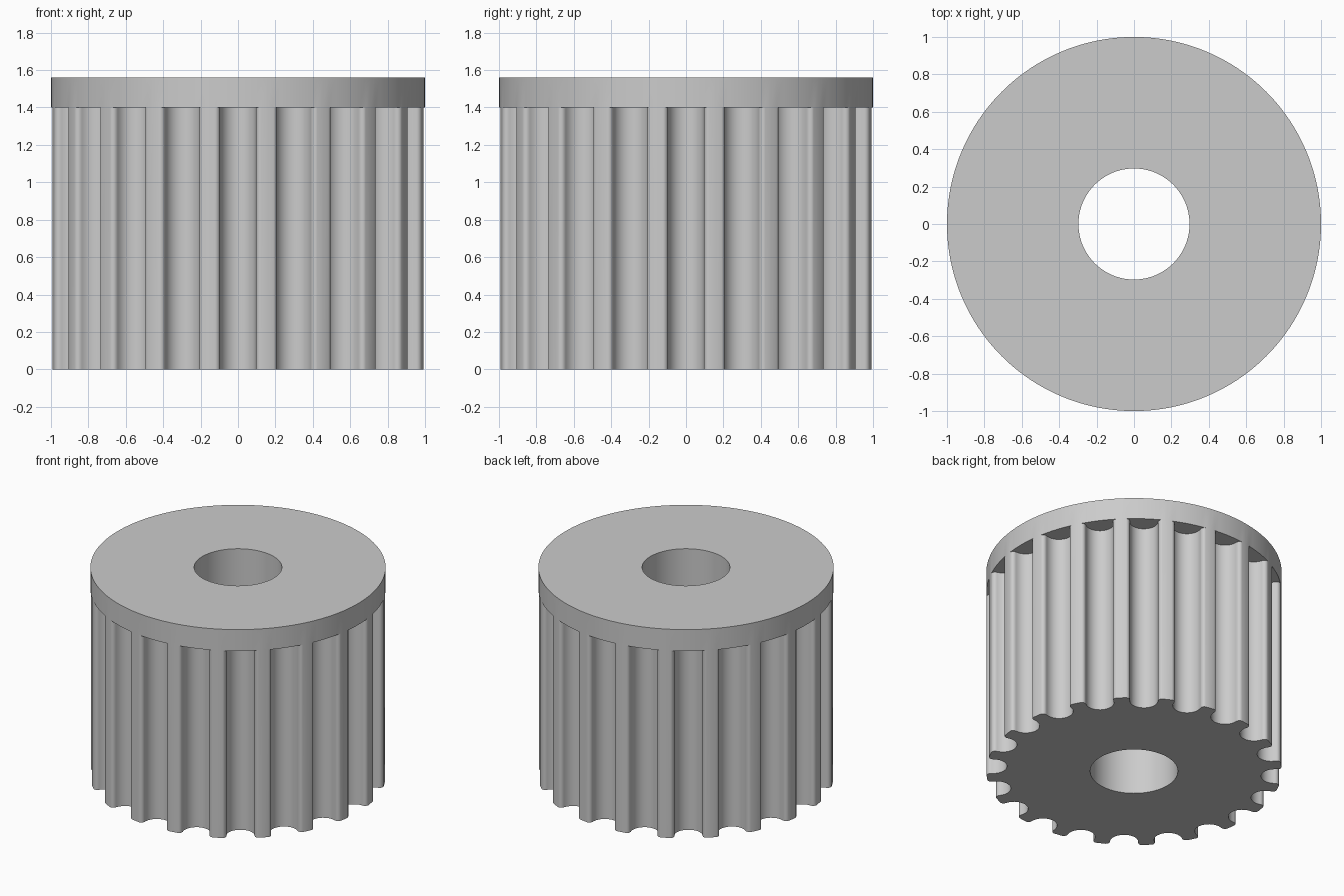
import bpy, bmesh, math
from mathutils import Vector

if "Cube" in bpy.data.objects:
    bpy.data.objects.remove(bpy.data.objects["Cube"])

TEETH, R, BORE = 20, 1.0, 0.297
Z_TEETH, Z_TOP = 1.4, 1.56
HALF = 0.123                      # half width of a groove opening
ORIGIN = math.sqrt(R * R - HALF * HALF)
PITCH = math.tau / TEETH
EDGE = math.asin(HALF / R)        # half angle of a groove opening
NB, NF = 5, 6                     # bore / rim steps per tooth


def groove_profile():
    """Rounded groove as (sideways, depth) pairs, from one lip to the other."""
    left = [(-HALF + 0.027 * math.sin(a), 0.027 * (1 - math.cos(a)))
            for a in (math.radians(d) for d in (0, 22, 45, 67, 90))]
    arc = [(-0.096 * math.cos(a), 0.034 + 0.096 * math.sin(a))
           for a in (math.pi * i / 16 for i in range(17))]
    return left + arc + [(-x, d) for x, d in reversed(left)]


def polar(r, a):
    return r * math.cos(a), r * math.sin(a)


bm = bmesh.new()


def ring(points, z):
    return [bm.verts.new((x, y, z)) for x, y in points]


def walls(low, high):
    n = len(low)
    for i in range(n):
        j = (i + 1) % n
        bm.faces.new((low[i], low[j], high[j], high[i]))


# outlines: toothed, plain rim and bore, each running round sector by sector
toothed, rim, bore = [], [], []
profile = groove_profile()
for k in range(TEETH):
    c = k * PITCH
    for t, d in profile:
        u = ORIGIN - d
        toothed.append((u * math.cos(c) - t * math.sin(c), u * math.sin(c) + t * math.cos(c)))
    toothed.append(polar(R, c + PITCH / 2))
    rim += [polar(R, c - EDGE + 2 * EDGE * i / NF) for i in range(NF + 1)]
    rim.append(polar(R, c + PITCH / 2))
    bore += [polar(BORE, c - EDGE + PITCH * i / NB) for i in range(NB)]

NT, NR = len(profile) + 1, NF + 2
t0, t1 = ring(toothed, 0), ring(toothed, Z_TEETH)
r2 = ring(rim, Z_TOP)
b0, b2 = ring(bore, 0), ring(bore, Z_TOP)

# flange underside edge shares its land vertices with the teeth
r1 = []
for k in range(TEETH):
    s = k * NT
    mids = ring(rim[k * NR + 1:k * NR + NF], Z_TEETH)
    r1 += [t1[s]] + mids + [t1[s + NT - 2], t1[s + NT - 1]]
    bm.faces.new(t1[s:s + NT - 1] + mids[::-1])     # flange floor over a groove

walls(t0, t1)     # teeth
walls(r1, r2)     # flange rim
walls(b0, b2)     # bore


# end faces, one slice per tooth
def end_face(outer, n, inner):
    for k in range(TEETH):
        o = [outer[(k * n + i) % len(outer)] for i in range(n + 1)]
        b = [inner[(k * NB + i) % len(inner)] for i in range(NB + 1)]
        bm.faces.new(o + b[::-1])


end_face(t0, NT, b0)
end_face(r2, NR, b2)
bmesh.ops.recalc_face_normals(bm, faces=bm.faces[:])
bmesh.ops.triangulate(bm, faces=[f for f in bm.faces if len(f.verts) > 4])

mesh = bpy.data.meshes.new("toothed_pulley")
bm.to_mesh(mesh)
bm.free()
pulley = bpy.data.objects.new("toothed_pulley", mesh)
bpy.context.collection.objects.link(pulley)

grey = bpy.data.materials.new("plain grey")
grey.diffuse_color = (0.6, 0.6, 0.6, 1)
grey.use_nodes = True
grey.node_tree.nodes["Principled BSDF"].inputs["Base Color"].default_value = grey.diffuse_color
mesh.materials.append(grey)

bpy.context.view_layer.objects.active = pulley
pulley.select_set(True)
bpy.ops.object.shade_smooth_by_angle(angle=math.radians(30))
